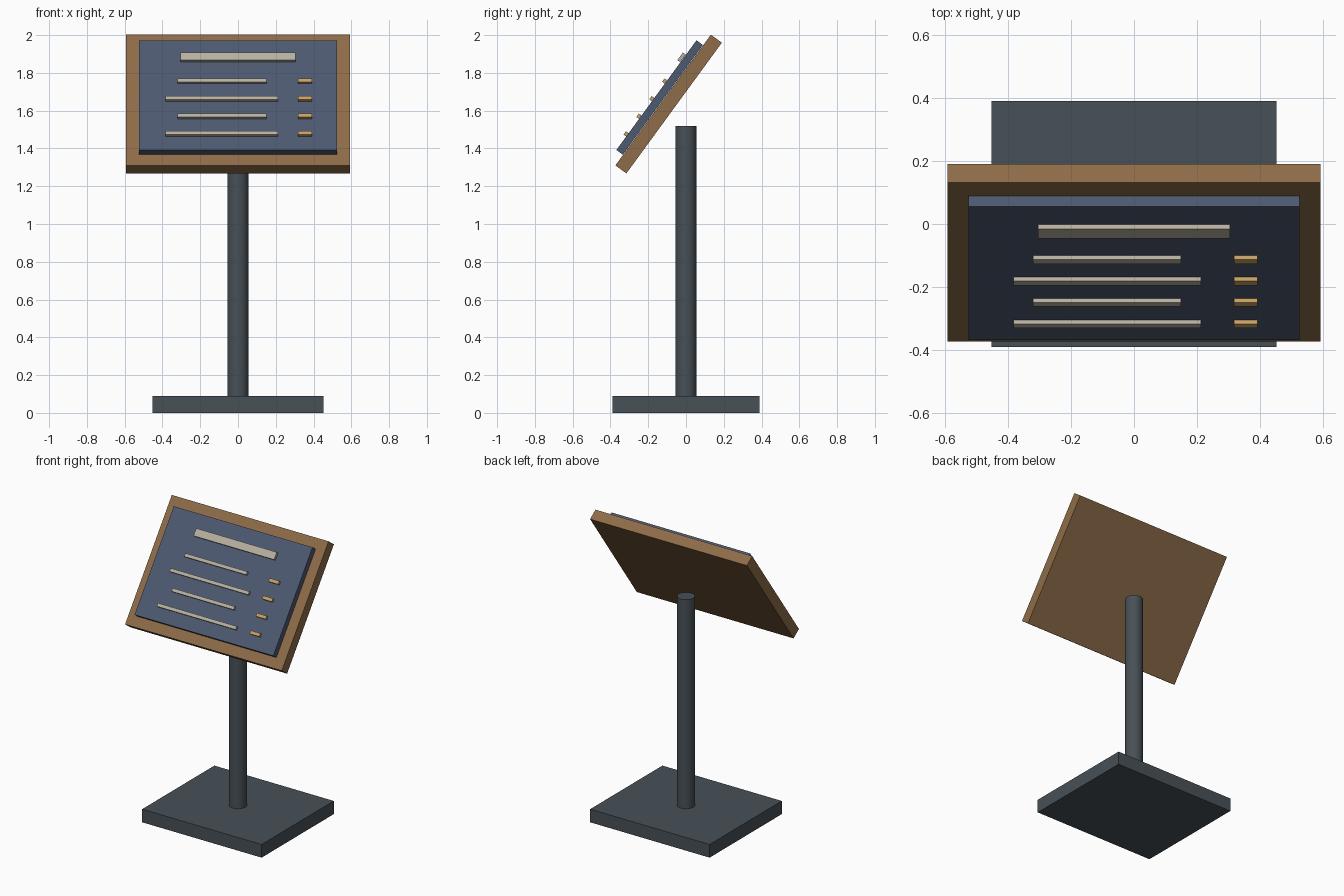
import bpy, math
from mathutils import Matrix, Vector

if "Cube" in bpy.data.objects:
    bpy.data.objects.remove(bpy.data.objects["Cube"])

TILT = 0.631
BOARD = Matrix.Translation((0, -0.092, 1.635)) @ Matrix.Rotation(-TILT, 4, 'X')


def material(name, rgb):
    m = bpy.data.materials.new(name)
    m.diffuse_color = (*rgb, 1)
    m.use_nodes = True
    m.node_tree.nodes["Principled BSDF"].inputs["Base Color"].default_value = m.diffuse_color
    return m


steel = material("dark_steel", (0.065, 0.082, 0.095))
wood = material("wood", (0.27, 0.15, 0.065))
blue = material("blue_panel", (0.075, 0.1, 0.165))
cream = material("cream", (0.48, 0.44, 0.36))
gold = material("gold", (0.58, 0.36, 0.13))


def box(name, size, pos, mat, frame=Matrix()):
    """Box of the given size, placed in a local frame."""
    bpy.ops.mesh.primitive_cube_add(size=1)
    o = bpy.context.object
    o.name = name
    o.data.transform(Matrix.Diagonal((*size, 1)))
    o.matrix_world = frame @ Matrix.Translation(Vector(pos))
    o.data.materials.append(mat)
    return o


# Base plate and post
box("base_plate", (0.904, 0.78, 0.09), (0, 0, 0.045), steel)
bpy.ops.mesh.primitive_cylinder_add(vertices=32, radius=0.055, depth=1.44, location=(0, 0, 0.80))
post = bpy.context.object
post.name = "post"
post.data.materials.append(steel)
bpy.ops.object.shade_smooth_by_angle(angle=math.radians(40))

# Tilted board with raised panel
box("backing_board", (1.186, 0.072, 0.857), (0, 0, 0), wood, BOARD)
box("menu_panel", (1.05, 0.042, 0.719), (0, -0.059, 0), blue, BOARD)

# Heading bar, then rows of text bars with price bars
box("heading_bar", (0.61, 0.018, 0.05), (0, -0.091, 0.24), cream, BOARD)
for i in range(4):
    z = 0.086 - 0.1155 * i
    x0, x1 = ((-0.32, 0.15), (-0.383, 0.213))[i % 2]
    box(f"item_bar_{i + 1}", (x1 - x0, 0.017, 0.022), ((x0 + x1) / 2, -0.089, z), cream, BOARD)
    box(f"price_bar_{i + 1}", (0.074, 0.017, 0.022), (0.355, -0.089, z), gold, BOARD)
